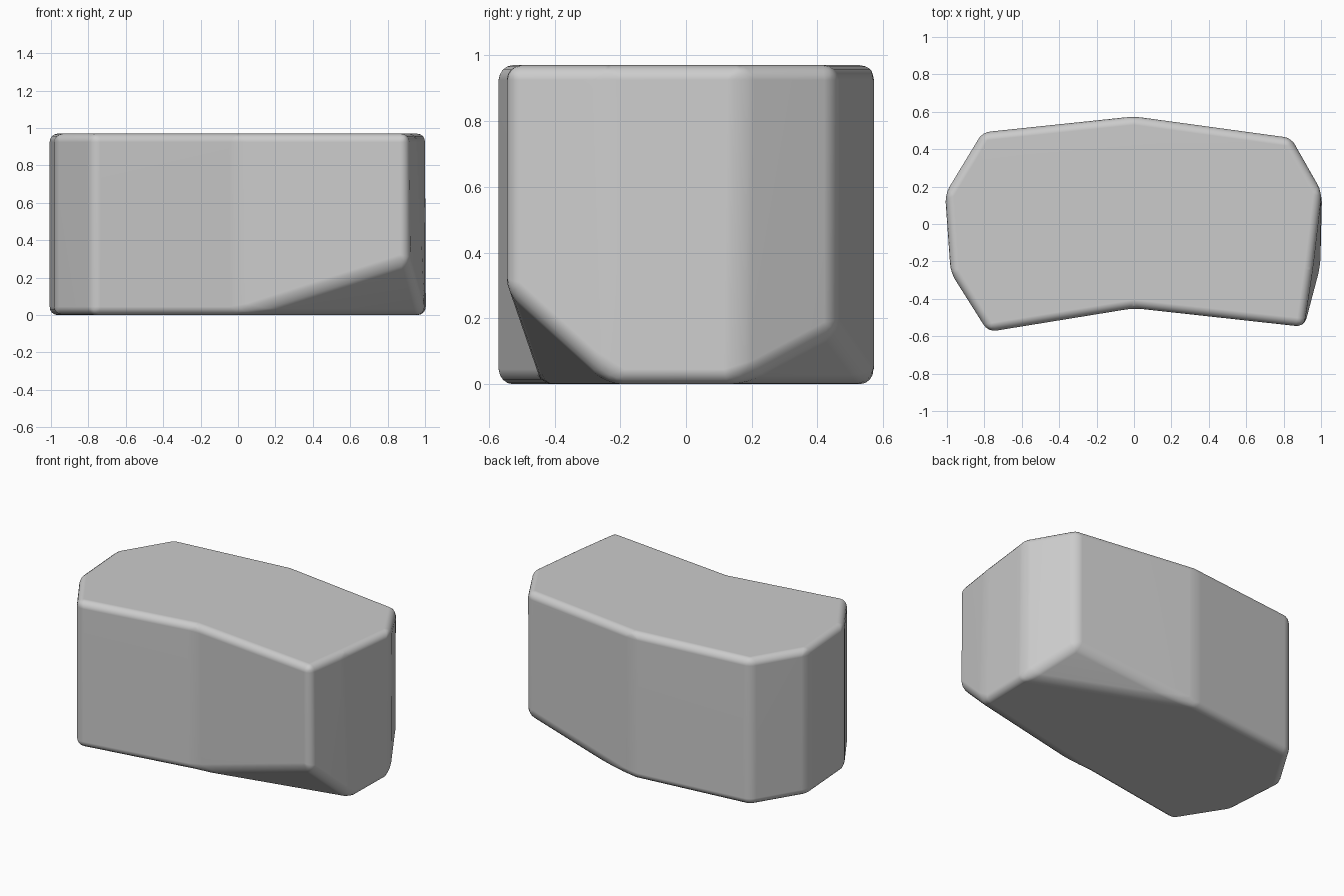
import bpy, bmesh

if "Cube" in bpy.data.objects:
    bpy.data.objects.remove(bpy.data.objects["Cube"])

H = 0.97
# plan outline, counter-clockwise from the front left corner: top x, y, bottom x, y, bottom z
outline = [
    (-0.78, -0.577, -0.78, -0.577, 0),
    (0.0, -0.45, 0.0, -0.45, 0),
    (0.91, -0.55, 0.91, -0.55, 0.29),     # chipped front corner
    (0.955, -0.24, 0.998, -0.23, 0),
    (1.005, 0.17, 1.005, 0.16, 0),
    (0.84, 0.46, 0.84, 0.46, 0.16),       # chipped back corner
    (0.0, 0.575, 0.0, 0.575, 0),
    (-0.81, 0.49, -0.81, 0.49, 0),
    (-1.01, 0.16, -1.01, 0.16, 0),
    (-0.98, -0.26, -0.98, -0.26, 0),
]

# bent stone block
bm = bmesh.new()
top = [bm.verts.new((p[0], p[1], H)) for p in outline]
bot = [bm.verts.new((p[2], p[3], p[4])) for p in outline]
n = len(outline)
bm.faces.new(top)
bm.faces.new([v for i, v in enumerate(bot) if i not in (2, 5)][::-1])
for i in range(n):
    j = (i + 1) % n
    bm.faces.new((bot[i], bot[j], top[j], top[i]))

# sloping chips under the two right corners
for i in (2, 5):
    bm.faces.new((bot[i - 1], bot[i + 1], bot[i]))
bmesh.ops.recalc_face_normals(bm, faces=bm.faces)
mesh = bpy.data.meshes.new("stone_block")
bm.to_mesh(mesh)
bm.free()
block = bpy.data.objects.new("stone_block", mesh)
bpy.context.collection.objects.link(block)

# worn, rounded edges
bevel = block.modifiers.new("rounded_edges", 'BEVEL')
bevel.limit_method = 'NONE'
bevel.width = 0.045
bevel.segments = 4
for poly in mesh.polygons:
    poly.use_smooth = True
weighted = block.modifiers.new("clean_shading", 'WEIGHTED_NORMAL')
weighted.keep_sharp = True
